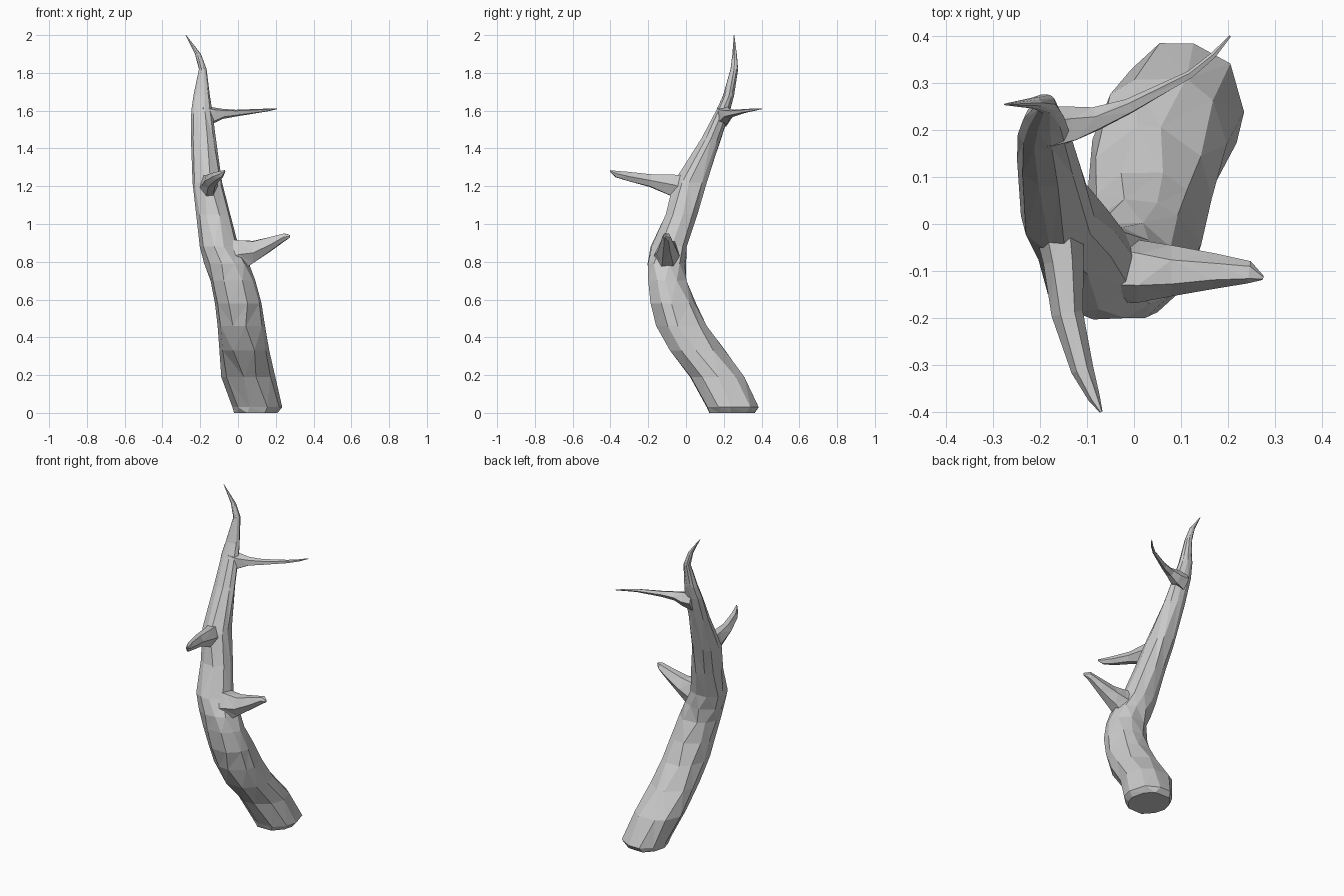
import bpy, bmesh, math, random
from mathutils import Vector

random.seed(4)


def loft(name, rings, sides, jitter, cap_end=False):
    """Skin rings of (centre, u half-axis, v half-axis); closes to a point or a cap."""
    bm = bmesh.new()
    loops = []
    grow = 1.0 / math.cos(math.pi / sides) ** 0.5
    for c, u, v in rings:
        loop = []
        for k in range(sides):
            a = math.tau * k / sides + random.uniform(-jitter, jitter) * 2
            s = grow * (1 + random.uniform(-jitter, jitter) * 0.5)
            loop.append(bm.verts.new(c + u * math.cos(a) * s + v * math.sin(a) * s))
        loops.append(loop)
    for a, b in zip(loops, loops[1:]):
        for k in range(sides):
            j = (k + 1) % sides
            bm.faces.new((a[k], a[j], b[j], b[k]))
    bm.faces.new(loops[0][::-1])
    bm.faces.new(loops[-1])
    bmesh.ops.triangulate(bm, faces=[f for f in bm.faces if len(f.verts) == 4])
    bmesh.ops.recalc_face_normals(bm, faces=bm.faces)
    me = bpy.data.meshes.new(name)
    bm.to_mesh(me)
    bm.free()
    ob = bpy.data.objects.new(name, me)
    bpy.context.collection.objects.link(ob)
    return ob


# Trunk: z, x range, y range
profile = [
    (0.00, -0.02, 0.21, 0.12, 0.37),
    (0.03, -0.03, 0.23, 0.105, 0.388),
    (0.19, -0.085, 0.195, 0.02, 0.32),
    (0.33, -0.097, 0.16, -0.09, 0.21),
    (0.46, -0.108, 0.143, -0.16, 0.11),
    (0.58, -0.12, 0.125, -0.195, 0.055),
    (0.70, -0.145, 0.09, -0.207, 0.005),
    (0.79, -0.175, 0.055, -0.203, -0.002),
    (0.88, -0.203, 0.005, -0.185, 0.008),
    (1.05, -0.218, -0.04, -0.11, 0.06),
    (1.22, -0.24, -0.085, -0.065, 0.115),
    (1.45, -0.246, -0.12, 0.08, 0.185),
    (1.60, -0.246, -0.138, 0.16, 0.232),
    (1.68, -0.236, -0.15, 0.195, 0.255),
    (1.82, -0.207, -0.167, 0.236, 0.277),
    (1.90, -0.228, -0.197, 0.246, 0.269),
    (2.00, -0.277, -0.274, 0.253, 0.256),
]
trunk = loft("trunk", [
    (Vector(((x0 + x1) / 2, (y0 + y1) / 2, z)),
     Vector(((x1 - x0) / 2, 0, 0)), Vector((0, (y1 - y0) / 2, 0)))
    for z, x0, x1, y0, y1 in profile], 10, 0.07)


def branch(name, path, sides=6):
    """Path entries: x, y, z, half width, half height."""
    pts = [Vector(p[:3]) for p in path]
    rings = []
    for i, p in enumerate(path):
        d = pts[min(i + 1, len(pts) - 1)] - pts[max(i - 1, 0)]
        side = Vector((-d.y, d.x, 0)).normalized()
        rings.append((pts[i], side * p[3], Vector((0, 0, p[4]))))
    return loft(name, rings, sides, 0.05)


# Broken side stubs and the thin upper twig
branch("right_branch", [
    (-0.08, -0.09, 0.80, 0.075, 0.12),
    (0.01, -0.10, 0.83, 0.062, 0.09),
    (0.08, -0.10, 0.85, 0.05, 0.062),
    (0.17, -0.10, 0.893, 0.036, 0.04),
    (0.245, -0.103, 0.93, 0.022, 0.022),
    (0.275, -0.115, 0.935, 0.004, 0.007)])
branch("front_branch", [
    (-0.165, 0.02, 1.18, 0.05, 0.085),
    (-0.15, -0.08, 1.205, 0.04, 0.057),
    (-0.142, -0.19, 1.23, 0.031, 0.036),
    (-0.11, -0.31, 1.252, 0.023, 0.025),
    (-0.085, -0.37, 1.265, 0.012, 0.018),
    (-0.07, -0.40, 1.28, 0.003, 0.005)])
branch("upper_twig", [
    (-0.19, 0.20, 1.575, 0.045, 0.055),
    (-0.13, 0.21, 1.575, 0.036, 0.042),
    (-0.08, 0.223, 1.583, 0.024, 0.025),
    (-0.01, 0.25, 1.587, 0.015, 0.017),
    (0.12, 0.318, 1.60, 0.008, 0.009),
    (0.17, 0.36, 1.605, 0.006, 0.006),
    (0.205, 0.40, 1.61, 0.002, 0.002)], 5)
